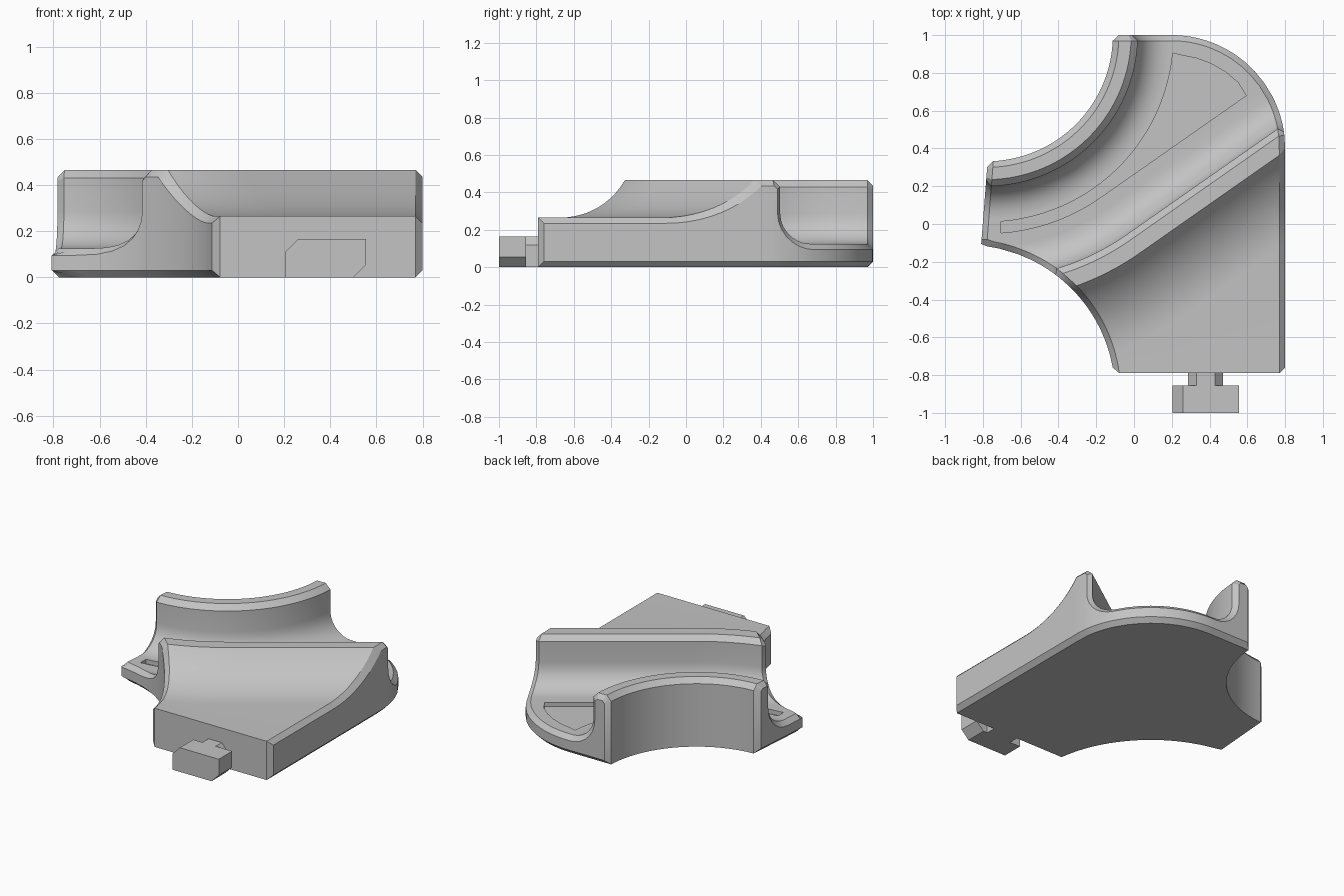
import bpy, bmesh
from math import sin, cos, radians, hypot, pi
from mathutils import Vector

if "Cube" in bpy.data.objects:
    bpy.data.objects.remove(bpy.data.objects["Cube"])

C = 0.03                     # edge chamfer
HUB = Vector((-0.78, 1.0))   # centre of the curved trough
COLS = 36
FLOOR, PLATE, TOP = 0.125, 0.265, 0.465
TURN = -55                   # angle where the outer rails run straight

grey = bpy.data.materials.new("plain_grey")
grey.use_nodes = True
grey.diffuse_color = (0.55, 0.55, 0.55, 1)
grey.node_tree.nodes["Principled BSDF"].inputs["Base Color"].default_value = grey.diffuse_color


def make_object(name, bm):
    bmesh.ops.recalc_face_normals(bm, faces=bm.faces)
    mesh = bpy.data.meshes.new(name)
    bm.to_mesh(mesh)
    bm.free()
    mesh.materials.append(grey)
    ob = bpy.data.objects.new(name, mesh)
    bpy.context.collection.objects.link(ob)
    return ob


def prism(name, outline, axis, lo, hi):
    """Extrude a 2D outline along z, or along y for (x, z) outlines."""
    bm = bmesh.new()
    place = (lambda p, h: (p[0], p[1], h)) if axis == "z" else (lambda p, h: (p[0], h, p[1]))
    a = [bm.verts.new(place(p, lo)) for p in outline]
    b = [bm.verts.new(place(p, hi)) for p in outline]
    bm.faces.new(a)
    bm.faces.new(b[::-1])
    for i in range(len(a)):
        j = (i + 1) % len(a)
        bm.faces.new((a[i], a[j], b[j], b[i]))
    return make_object(name, bm)


# Plan rails: an arc about the hub, then its tangent; end=None is a front line
def rail(r, end, w):
    if end is None:
        return Vector((w - 1, -r))
    stop = radians(end)
    arc = r * (stop + pi / 2)
    a = min(w / r - pi / 2, stop)
    run = max(0, w - arc)
    return HUB + Vector((r * cos(a) - run * sin(a), r * sin(a) + run * cos(a)))


# Distances inside the two end outlines
def left_gap(p):
    edge = -0.775 - 0.078 * (0.33 - p.y)
    return min(p.x - edge, hypot(p.x + 0.89, p.y + 0.9) - 0.79)


def right_gap(p):
    if p.x > 0.2 and p.y > 0.4:
        return 0.6 - hypot(p.x - 0.2, p.y - 0.4)
    return min(1 - p.y, 0.8 - p.x)


def solve(r, end, gap, depth, outside):
    inside = 1.4 if end is None else r * 0.61
    for _ in range(40):
        mid = (inside + outside) / 2
        if gap(rail(r, end, mid)) > depth:
            inside = mid
        else:
            outside = mid
    return inside


# Cross-section as (radius, straightening angle, height)
FILLET, STEPS = 0.16, 7
section = [(0.668, 0, TOP - 0.035), (0.70, 0, TOP), (0.765, 0, TOP), (0.80, 0, TOP - 0.035)]
for i in range(STEPS + 1):
    a = pi / 2 * i / STEPS
    section.append((0.96 - FILLET * cos(a), 0, FLOOR + FILLET * (1 - sin(a))))
for i in range(1, 14):
    section.append((0.96 + 0.17 * i / 14, TURN * i / 14, FLOOR))
for i in range(STEPS + 1):
    a = pi / 2 * i / STEPS
    section.append((1.13 + FILLET * sin(a), TURN, FLOOR + FILLET * (1 - cos(a))))
section += [(1.29, TURN, TOP - 0.035), (1.325, TURN, TOP)]
for i in range(11):
    a = radians(53.13) * (1 - i / 10)
    section.append((1.81 - 0.5 * sin(a), TURN, PLATE + 0.5 * (1 - cos(a))))
section += [(0.75, None, PLATE), (0.79, None, PLATE)]


# Inset of the section, for the chamfer round both ends
def inset_section():
    flat = [Vector((r + (1.3 if e is None else 0), z)) for r, e, z in section]
    flat = [Vector((flat[0].x, 0))] + flat + [Vector((flat[-1].x, 0))]
    out = []
    for i, (r, e, z) in enumerate(section):
        d1 = (flat[i + 1] - flat[i]).normalized()
        d2 = (flat[i + 2] - flat[i + 1]).normalized()
        n1, n2 = Vector((-d1.y, d1.x)), Vector((-d2.y, d2.x))
        n = (n1 + n2).normalized()
        n *= C / max(0.5, n.dot(n1))
        out.append((r - n.x, e, z - n.y))
    return out


# Main block: top and bottom grids joined round the rim
bm = bmesh.new()
top, bottom = [], []
for (r, e, z), (ri, ei, zi) in zip(section, inset_section()):
    w0 = solve(r, e, left_gap, C, -0.15)
    w1 = solve(r, e, right_gap, C, 3)
    pts = [(rail(r, e, w0 + (w1 - w0) * k / COLS), z, 0) for k in range(COLS + 1)]
    pts.insert(0, (rail(ri, ei, solve(ri, ei, left_gap, 0, -0.15)), zi, C))
    pts.append((rail(ri, ei, solve(ri, ei, right_gap, 0, 3)), zi, C))
    top.append([bm.verts.new((p.x, p.y, h)) for p, h, b in pts])
    bottom.append([bm.verts.new((p.x, p.y, b)) for p, h, b in pts])
for grid in (top, bottom):
    for a, b in zip(grid, grid[1:]):
        for k in range(len(a) - 1):
            bm.faces.new((a[k], a[k + 1], b[k + 1], b[k]))


def rim(grid):
    return (grid[0][:-1] + [row[-1] for row in grid[:-1]]
            + grid[-1][:0:-1] + [row[0] for row in grid[:0:-1]])


up, low = rim(top), rim(bottom)
for i in range(len(up)):
    j = (i + 1) % len(up)
    bm.faces.new((up[i], up[j], low[j], low[i]))
bmesh.ops.remove_doubles(bm, verts=bm.verts, dist=1e-5)
bmesh.ops.dissolve_degenerate(bm, edges=bm.edges, dist=1e-5)
block = make_object("junction_block", bm)

# Flared slot sunk into the trough floor
inner = [rail(0.99, 0, 0.075 + 1.385 * k / 24) for k in range(25)]
outer = [rail(1.05, TURN, 0.075 + 1.508 * k / 24) for k in range(25)]
tip = [Vector((0.2 + 0.495 * cos(radians(a)), 0.4 + 0.495 * sin(radians(a)))) for a in (45, 55, 65, 75, 83)]
cutter = prism("slot_cutter", outer + tip + inner[::-1], "z", FLOOR - 0.03, FLOOR + 0.1)
cutter.hide_render = True
mod = block.modifiers.new("slot", "BOOLEAN")
mod.operation, mod.solver, mod.object = "DIFFERENCE", "EXACT", cutter
bpy.context.view_layer.objects.active = block
block.select_set(True)
bpy.ops.object.modifier_apply(modifier="slot")
bpy.data.objects.remove(cutter)
bpy.ops.object.shade_smooth_by_angle(angle=radians(30))

# Connector on the front face
prism("connector_neck", [(0.285, 0), (0.285, 0.12), (0.33, 0.165), (0.43, 0.165),
                         (0.47, 0.12), (0.47, 0)], "y", -0.86, -0.78)
prism("connector_head", [(0.205, 0), (0.205, 0.11), (0.26, 0.165), (0.555, 0.165),
                         (0.555, 0.055), (0.5, 0)], "y", -1.0, -0.855)
